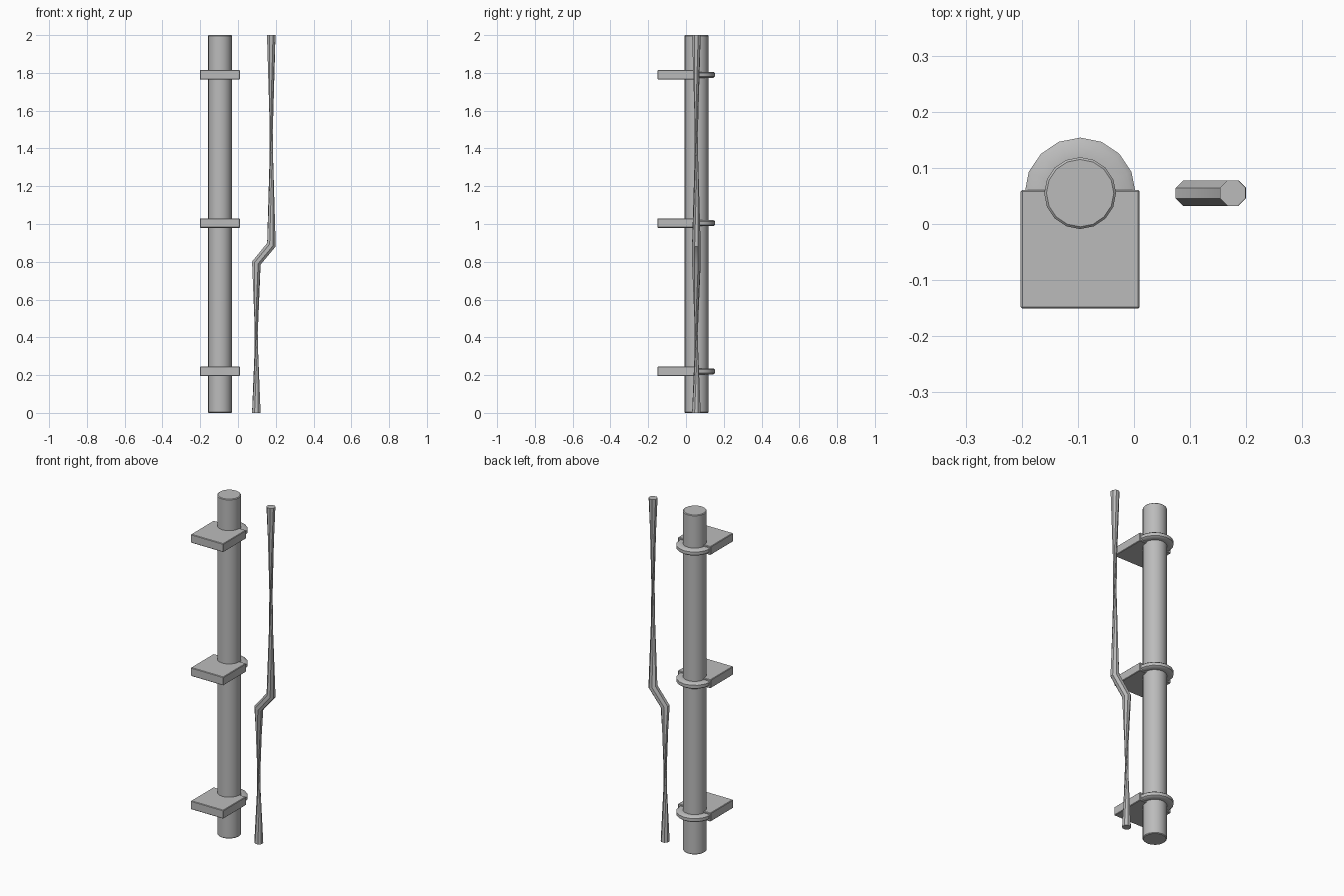
import bpy, bmesh
from math import sin, cos, pi, radians
from mathutils import Vector, Matrix

cube = bpy.data.objects.get("Cube")
if cube:
    bpy.data.objects.remove(cube)

grey = bpy.data.materials.new("plain grey")
grey.use_nodes = True
GREY = (0.5, 0.5, 0.5, 1)
grey.diffuse_color = GREY
grey.node_tree.nodes["Principled BSDF"].inputs["Base Color"].default_value = GREY

AXIS_X, AXIS_Y = -0.096, 0.055
SIDES = 16


def finish(bm, name, angle=40):
    bmesh.ops.recalc_face_normals(bm, faces=bm.faces)
    mesh = bpy.data.meshes.new(name)
    bm.to_mesh(mesh)
    bm.free()
    mesh.materials.append(grey)
    obj = bpy.data.objects.new(name, mesh)
    bpy.context.collection.objects.link(obj)
    bpy.ops.object.select_all(action="DESELECT")
    obj.select_set(True)
    bpy.context.view_layer.objects.active = obj
    bpy.ops.object.shade_smooth_by_angle(angle=radians(angle))
    return obj


def bridge(bm, rings, closed):
    n = len(rings[0])
    for a, b in zip(rings, rings[1:]):
        for i in range(n if closed else n - 1):
            j = (i + 1) % n
            bm.faces.new((a[i], a[j], b[j], b[i]))
    bm.faces.new(rings[0])
    bm.faces.new(rings[-1])


# Main pole with lightly chamfered rims
bm = bmesh.new()
rings = []
for z, r in ((0, 0.06), (0.004, 0.064), (1.996, 0.064), (2, 0.06)):
    rings.append([bm.verts.new((AXIS_X + r * cos(2 * pi * i / SIDES),
                                AXIS_Y + r * sin(2 * pi * i / SIDES), z))
                  for i in range(SIDES)])
bridge(bm, rings, True)
finish(bm, "main_pole")


# Wall bracket: square block in front, half ring clamp behind
def bracket(label, z):
    bm = bmesh.new()
    place = Matrix.Translation((AXIS_X, -0.045, z)) @ Matrix.Diagonal((0.212, 0.212, 0.05, 1))
    bmesh.ops.create_cube(bm, size=1, matrix=place)
    bmesh.ops.bevel(bm, geom=bm.edges[:], offset=0.003, segments=1, affect="EDGES")
    finish(bm, label + "_bracket_block", 30)

    bm = bmesh.new()
    profile = [(0.062, -0.016), (0.09, -0.016), (0.099, -0.009),
               (0.099, 0.009), (0.09, 0.016), (0.062, 0.016)]
    rings = []
    for i in range(SIDES // 2 + 1):
        a = pi * i / (SIDES // 2)
        rings.append([bm.verts.new((AXIS_X + r * cos(a), AXIS_Y + r * sin(a), z + h))
                      for r, h in profile])
    bridge(bm, rings, True)
    finish(bm, label + "_clamp_ring", 50)


for label, z in (("lower", 0.22), ("middle", 1.005), ("upper", 1.79)):
    bracket(label, z)

# Thin cranked rod: twisted octagonal sections that pinch between the ends
# (centre x, centre z, slope across x, twist in degrees)
stations = [(0.097, 0, 0, 0), (0.097, 0.793, -0.35, 135),
            (0.177, 0.89, -0.4, 135), (0.176, 2, 0, 270)]
bm = bmesh.new()
rings = []
for cx, z, slope, twist in stations:
    ring = []
    for i in range(8):
        a = 2 * pi * (i + 0.5) / 8 + radians(twist)
        dx, dy = 0.0245 * cos(a), 0.0245 * sin(a)
        ring.append(bm.verts.new((cx + dx, AXIS_Y + dy, z + slope * dx)))
    rings.append(ring)
bridge(bm, rings, True)
bmesh.ops.triangulate(bm, faces=[f for f in bm.faces if len(f.verts) == 4])
finish(bm, "cranked_rod", 40)
